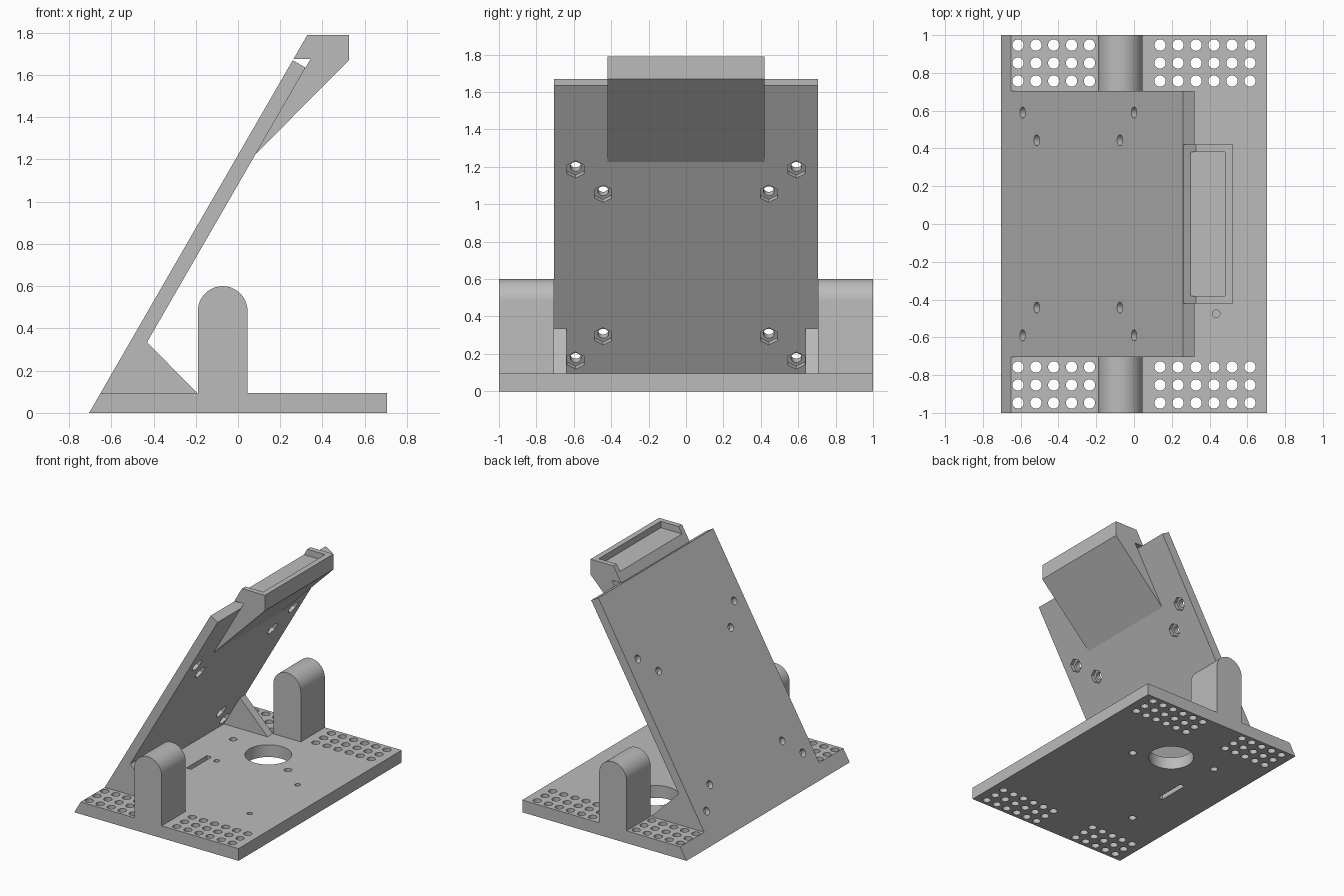
import bpy, bmesh, math
from mathutils import Matrix, Vector

cube = bpy.data.objects.get("Cube")
if cube:
    bpy.data.objects.remove(cube, do_unlink=True)

GREY = (0.5, 0.5, 0.5, 1)
mat = bpy.data.materials.new("plain grey")
mat.use_nodes = True
mat.diffuse_color = GREY
mat.node_tree.nodes["Principled BSDF"].inputs["Base Color"].default_value = GREY

TILT = math.radians(60)
FOOT_X, BASE_TOP, THICK = -0.705, 0.095, 0.07


def front_x(z):
    """x of the leaning front face at height z"""
    return FOOT_X + z / math.tan(TILT)


def back_x(z):
    """x of the leaning rear face at height z"""
    return front_x(z) + THICK / math.sin(TILT)


def make_object(name, bm):
    bmesh.ops.recalc_face_normals(bm, faces=bm.faces[:])
    mesh = bpy.data.meshes.new(name)
    bm.to_mesh(mesh)
    bm.free()
    mesh.materials.append(mat)
    obj = bpy.data.objects.new(name, mesh)
    bpy.context.collection.objects.link(obj)
    return obj


def prism(name, profile, y0, y1):
    """Extrude an x-z profile along y"""
    bm = bmesh.new()
    face = bm.faces.new([bm.verts.new((x, y0, z)) for x, z in profile])
    ext = bmesh.ops.extrude_face_region(bm, geom=[face])["geom"]
    verts = [v for v in ext if isinstance(v, bmesh.types.BMVert)]
    bmesh.ops.translate(bm, verts=verts, vec=(0, y1 - y0, 0))
    return make_object(name, bm)


def add_rod(bm, centre, radius, depth, rot=Matrix(), sides=32):
    bmesh.ops.create_cone(bm, cap_ends=True, segments=sides, radius1=radius, radius2=radius,
                          depth=depth, matrix=Matrix.Translation(centre) @ rot)


def add_block(bm, lo, hi):
    lo, hi = Vector(lo), Vector(hi)
    bmesh.ops.create_cube(bm, size=1, matrix=Matrix.Translation((lo + hi) / 2)
                          @ Matrix.Diagonal((hi - lo).to_4d()))


def cut(obj, bm):
    """Subtract the cutter mesh from the part"""
    cutter = make_object("cutter", bm)
    cutter.hide_render = True
    mod = obj.modifiers.new("cut", 'BOOLEAN')
    mod.operation, mod.solver, mod.object = 'DIFFERENCE', 'EXACT', cutter
    bpy.context.view_layer.objects.active = obj
    bpy.ops.object.modifier_apply(modifier=mod.name)
    bpy.data.objects.remove(cutter, do_unlink=True)


# Base slab with a slanted front edge
base = prism("base", [(FOOT_X, 0), (0.705, 0), (0.705, BASE_TOP), (front_x(BASE_TOP), BASE_TOP)], -1, 1)

# Ventilation hole grids, cable hole, slot and screw holes
bm = bmesh.new()
columns = [-0.614 + 0.0945 * i for i in range(5)] + [0.138 + 0.0952 * i for i in range(6)]
for side in (-1, 1):
    for x in columns:
        for row in range(3):
            add_rod(bm, (x, side * (0.757 + 0.095 * row), 0.05), 0.03, 0.3, sides=24)
add_rod(bm, (-0.02, 0.4, 0.05), 0.165, 0.3, sides=64)
add_block(bm, (-0.365, -0.11, -0.1), (-0.325, 0.14, 0.2))
for x, y in [(-0.37, 0.47), (-0.37, -0.46), (0.24, 0.27)]:
    add_rod(bm, (x, y, 0.05), 0.028, 0.3, sides=24)
for x in (-0.26, 0.435):
    for y in (-0.475, 0.11):
        add_rod(bm, (x, y, 0.13), 0.02, 0.2, sides=24)
cut(base, bm)

# Leaning back plate, its top cut square to the slope
plate = prism("leaning_plate", [(front_x(BASE_TOP), BASE_TOP), (front_x(1.67), 1.67),
                                (back_x(1.635), 1.635), (back_x(BASE_TOP), BASE_TOP)], -0.705, 0.705)

# Bolt holes through the plate with hexagonal nut pockets behind
lean = Matrix.Rotation(math.pi - TILT, 4, 'Y')
normal = lean @ Vector((0, 0, 1))
bolts, pockets = bmesh.new(), bmesh.new()
for x, y in [(-0.59, 0.59), (-0.515, 0.443), (-0.075, 0.443), (0, 0.59)]:
    for side in (-1, 1):
        start = Vector((x, side * y, (x - FOOT_X) * math.tan(TILT)))
        add_rod(bolts, start + normal * THICK / 2, 0.029, 0.12, lean, 24)
        add_rod(pockets, start + normal * (THICK + 0.01), 0.053, 0.08,
                lean @ Matrix.Rotation(math.pi / 6, 4, 'Z'), 6)
cut(plate, pockets)
cut(plate, bolts)

# Tray at the top with an undercut lip and a shallow pocket open to the front
tray = prism("top_tray", [(back_x(1.225), 1.225), (back_x(1.675), 1.675), (front_x(1.675), 1.675),
                          (front_x(1.79), 1.79), (0.525, 1.79), (0.525, 1.67)], -0.42, 0.42)
bm = bmesh.new()
add_block(bm, (0.2, -0.38, 1.74), (0.482, 0.38, 1.9))
cut(tray, bm)

# Round-topped posts and triangular braces on both sides
RADIUS, POST_X = 0.1175, -0.0725
arch = [(POST_X + RADIUS * math.cos(math.pi * i / 32), 0.6 - RADIUS + RADIUS * math.sin(math.pi * i / 32))
        for i in range(33)]
arch += [(POST_X - RADIUS, BASE_TOP), (POST_X + RADIUS, BASE_TOP)]
brace = [(back_x(BASE_TOP), BASE_TOP), (back_x(0.335), 0.335), (-0.195, BASE_TOP)]
for name, side in (("right", -1), ("left", 1)):
    prism(name + "_post", arch, side * 0.705, side)
    prism(name + "_brace", brace, side * 0.64, side * 0.705)

# Smooth the round surfaces, keep the edges crisp
for obj in bpy.context.collection.objects:
    if obj.type == 'MESH' and obj.data.materials and obj.data.materials[0] == mat:
        bpy.ops.object.select_all(action='DESELECT')
        obj.select_set(True)
        bpy.context.view_layer.objects.active = obj
        bpy.ops.object.shade_smooth_by_angle(angle=math.radians(30))
